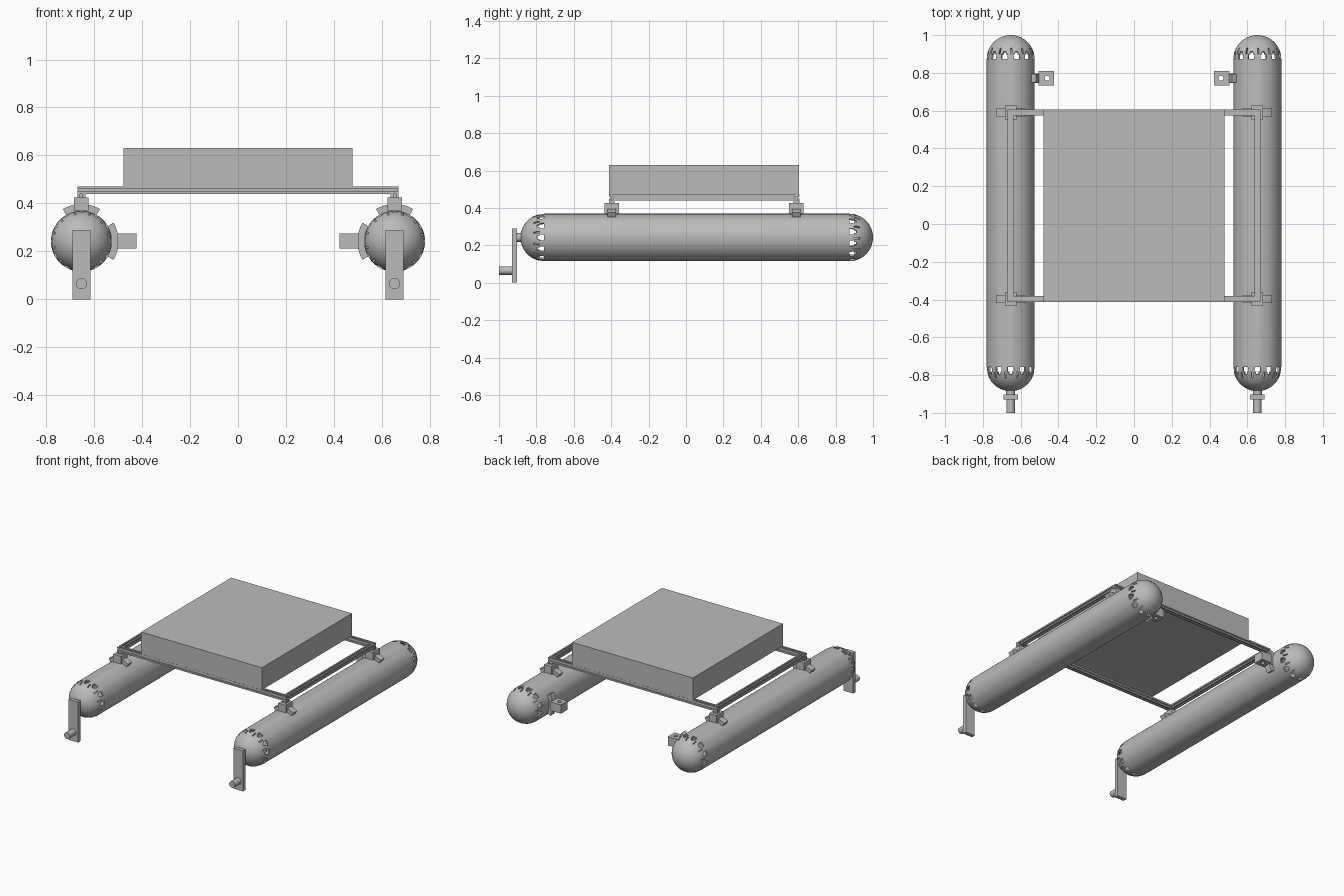
import bpy, bmesh, math
from mathutils import Matrix, Vector

old = bpy.data.objects.get("Cube")
if old:
    bpy.data.objects.remove(old, do_unlink=True)

grey = bpy.data.materials.new("light grey")
grey.use_nodes = True
grey.diffuse_color = (0.5, 0.5, 0.5, 1)
grey.node_tree.nodes["Principled BSDF"].inputs["Base Color"].default_value = (0.5, 0.5, 0.5, 1)

HULL_X, HULL_Z, R = 0.653, 0.242, 0.127
HULL_MID, HALF = 0.0575, 0.8155
FRAME_Z, FRAME_Y = 0.455, (-0.397, 0.59)
AXES = {"x": Vector((1, 0, 0)), "y": Vector((0, 1, 0)), "z": Vector((0, 0, 1))}


def finish(bm, name, smooth=False):
    bmesh.ops.recalc_face_normals(bm, faces=bm.faces)
    mesh = bpy.data.meshes.new(name)
    bm.to_mesh(mesh)
    bm.free()
    mesh.materials.append(grey)
    ob = bpy.data.objects.new(name, mesh)
    bpy.context.collection.objects.link(ob)
    if smooth:
        smooth_shade(ob)
    return ob


def activate(ob):
    bpy.ops.object.select_all(action="DESELECT")
    ob.select_set(True)
    bpy.context.view_layer.objects.active = ob


def smooth_shade(ob):
    activate(ob)
    bpy.ops.object.shade_smooth_by_angle(angle=math.radians(35))


def box(name, lo, hi):
    lo, hi = Vector(lo), Vector(hi)
    bm = bmesh.new()
    bmesh.ops.create_cube(bm, size=1, matrix=Matrix.Translation((lo + hi) / 2)
                          @ Matrix.Diagonal((*(abs(v) for v in hi - lo), 1)))
    return finish(bm, name)


def rod(name, centre, radius, length, axis):
    bm = bmesh.new()
    turn = AXES["z"].rotation_difference(AXES[axis]).to_matrix().to_4x4()
    bmesh.ops.create_cone(bm, cap_ends=True, segments=32, radius1=radius, radius2=radius,
                          depth=length, matrix=Matrix.Translation(centre) @ turn)
    return finish(bm, name, True)


def extrude(name, outline, depth, matrix, smooth=False):
    """Extrude an xy outline along local z, then place it."""
    bm = bmesh.new()
    face = bm.faces.new([bm.verts.new((x, y, 0)) for x, y in outline])
    ext = bmesh.ops.extrude_face_region(bm, geom=[face])
    bmesh.ops.translate(bm, vec=(0, 0, depth),
                        verts=[v for v in ext["geom"] if isinstance(v, bmesh.types.BMVert)])
    bmesh.ops.transform(bm, matrix=matrix, verts=bm.verts)
    return finish(bm, name, smooth)


def slotted_bar(name, start, axis, length):
    """Square rail with a groove along each side."""
    h, g, d = 0.016, 0.005, 0.009
    side = [(h, -h), (h, -g), (d, -g), (d, g), (h, g)]
    outline = []
    for k in range(4):
        c, s = round(math.cos(k * math.pi / 2)), round(math.sin(k * math.pi / 2))
        outline += [(x * c - y * s, x * s + y * c) for x, y in side]
    turn = AXES["z"].rotation_difference(AXES[axis]).to_matrix().to_4x4()
    return extrude(name, outline, length, Matrix.Translation(start) @ turn)


def saddle(name, x, y, half_width, mid_angle):
    """Curved pad hugging the hull, centred on mid_angle in the xz plane."""
    angles = [mid_angle + math.radians(a) for a in range(-30, 31, 5)]
    outline = [(r * math.cos(a), r * math.sin(a))
               for r, seq in ((R + 0.028, angles), (R - 0.004, angles[::-1])) for a in seq]
    place = Matrix.Translation((x, y + half_width, HULL_Z)) @ Matrix.Rotation(math.pi / 2, 4, "X")
    return extrude(name, outline, 2 * half_width, place, True)


def hull(name, x):
    """Hollow round-ended tube with a ring of slots at each end."""
    n = 96
    dome = [0, 12, 18, 27, 36, 45, 54, 63, 72, 81, 87]
    half = [(HALF + R * math.sin(math.radians(a)), R * math.cos(math.radians(a))) for a in dome]
    profile = [(-t, r) for t, r in half[::-1]] + half
    bm = bmesh.new()
    rings = [[bm.verts.new((x + r * math.sin(2 * math.pi * i / n), HULL_MID + t,
                            HULL_Z + r * math.cos(2 * math.pi * i / n))) for i in range(n)]
             for t, r in profile]

    def open_cell(row, i):
        back = row >= len(dome)
        step = row - len(dome) if back else len(dome) - 2 - row
        k = (i + (0 if back else 4)) % 8
        wide = (step == 0 and 2 <= k <= 5) or (step == 1 and 3 <= k <= 4)
        return wide or (step in (1, 2) and k == 0)

    for row in range(len(rings) - 1):
        for i in range(n):
            if row == len(dome) - 1 or not open_cell(row, i):
                j = (i + 1) % n
                bm.faces.new((rings[row][i], rings[row][j], rings[row + 1][j], rings[row + 1][i]))
    for ring, y in ((rings[0], -1), (rings[-1], 1)):
        tip = bm.verts.new((x, HULL_MID + y * (HALF + R), HULL_Z))
        for i in range(n):
            bm.faces.new((ring[i], ring[(i + 1) % n], tip))
    ob = finish(bm, name)
    mod = ob.modifiers.new("shell", "SOLIDIFY")
    mod.thickness, mod.offset = 0.01, -1
    activate(ob)
    bpy.ops.object.modifier_apply(modifier=mod.name)
    smooth_shade(ob)


# Deck box
box("deck_box", (-0.478, -0.412, 0.471), (0.478, 0.605, 0.63))

# Cross rails
for label, y in zip(("front", "back"), FRAME_Y):
    slotted_bar(label + "_rail", (-0.669, y, FRAME_Z), "x", 1.338)

for label, s in (("left", 1), ("right", -1)):
    x = s * HULL_X
    hull(label + "_hull", x)

    # Side rail between the cross rails
    slotted_bar(label + "_side_rail", (x, FRAME_Y[0] + 0.016, FRAME_Z), "y",
                FRAME_Y[1] - FRAME_Y[0] - 0.032)

    # Posts, sockets and saddles
    for end, y in zip(("front", "back"), FRAME_Y):
        tag = f"{label}_{end}_"
        slotted_bar(tag + "post", (x, y, 0.40), "z", 0.039)
        box(tag + "socket", (x - 0.03, y - 0.025, 0.36), (x + 0.03, y + 0.025, 0.425))
        for side in (-1, 1):
            box(tag + "socket_cheek", (x - 0.03, y + side * 0.025, 0.37),
                (x + 0.03, y + side * 0.038, 0.425))
        saddle(tag + "saddle", x, y, 0.022, math.pi / 2)

    # Inboard bracket with a vertical bore
    y = 0.772
    saddle(label + "_bracket_saddle", x, y, 0.022, math.pi if s > 0 else 0)
    block = box(label + "_bracket", (s * 0.535, y - 0.025, 0.212), (s * 0.423, y + 0.025, 0.275))
    bore = rod(label + "_bore_cutter", (s * 0.46, y, 0.242), 0.013, 0.2, "z")
    cut = block.modifiers.new("bore", "BOOLEAN")
    cut.object, cut.solver = bore, "EXACT"
    activate(block)
    bpy.ops.object.modifier_apply(modifier=cut.name)
    smooth_shade(block)
    bpy.data.objects.remove(bore, do_unlink=True)
    for side in (-1, 1):
        box(label + "_bracket_cheek", (s * 0.505, y + side * 0.025, 0.212),
            (s * 0.423, y + side * 0.038, 0.275))

    # Drive leg at the front end
    box(label + "_drive_leg", (x - 0.038, -0.93, 0), (x + 0.038, -0.903, 0.29))
    rod(label + "_leg_mount", (x, -0.889, HULL_Z), 0.024, 0.03, "y")
    rod(label + "_drive_pod", (x, -0.964, 0.065), 0.023, 0.072, "y")
